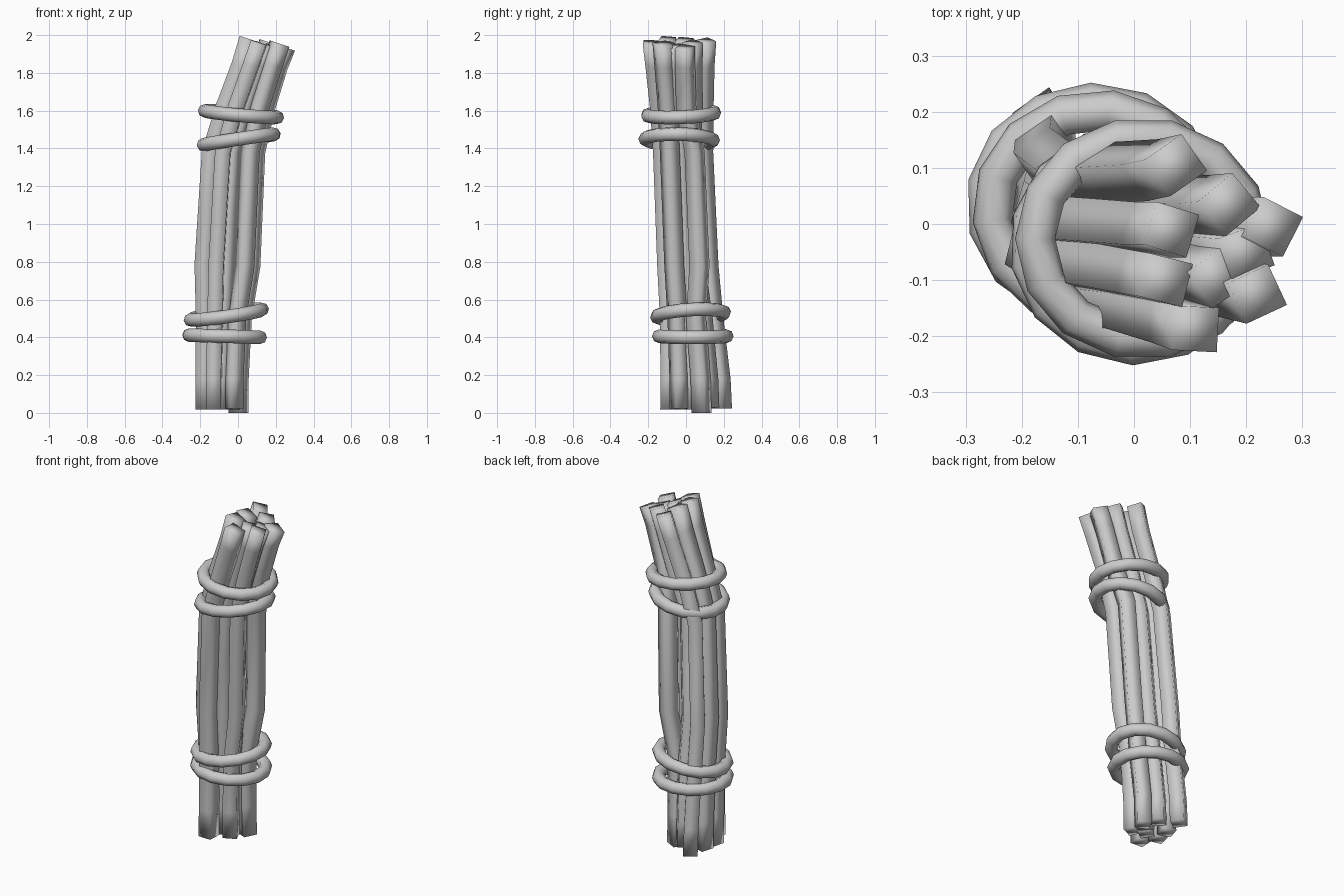
import bpy, bmesh, math
from mathutils import Vector, Euler

if "Cube" in bpy.data.objects:
    bpy.data.objects.remove(bpy.data.objects["Cube"])

# Bundle centre line: z, x, y, spread in x, spread in y
SPINE = [(0.018, -0.085, 0.043, 0.95, 0.97),
         (0.18, -0.085, 0.040, 0.95, 0.94),
         (0.50, -0.075, 0.020, 1.02, 0.82),
         (0.78, -0.058, 0.000, 1.27, 0.78),
         (1.38, -0.026, -0.025, 1.20, 0.76),
         (1.62, 0.040, -0.032, 1.10, 0.82),
         (1.84, 0.115, -0.042, 1.02, 0.92),
         (1.96, 0.155, -0.045, 1.00, 1.00)]

# Each stick: offset x, y at the top, turn (degrees), top and bottom shift, bulge x, y at the middle
STICKS = [(-0.08, 0.150, 35, 0.01, 0.005, 0, 0),
          (-0.088, 0.035, -17, 0.015, 0.0, 0, 0),
          (-0.098, -0.055, -14, 0.02, 0.0, 0, 0),
          (-0.045, -0.142, -3, 0.0, 0.0, 0, 0),
          (0.015, 0.080, 40, 0.0, 0.01, -0.02, -0.015),
          (0.093, 0.040, -27, -0.025, -0.018, 0.005, 0.04),
          (-0.005, -0.050, 35, -0.01, 0.0, 0, 0),
          (0.065, -0.080, 25, -0.005, 0.005, 0.01, 0),
          (0.045, -0.005, 20, -0.02, 0.0, -0.01, 0)]


def make_object(name, bm):
    bmesh.ops.recalc_face_normals(bm, faces=bm.faces)
    for f in bm.faces:
        f.smooth = True
    me = bpy.data.meshes.new(name)
    bm.to_mesh(me)
    bm.free()
    ob = bpy.data.objects.new(name, me)
    bpy.context.collection.objects.link(ob)
    return ob


def bridge(bm, a, b):
    n = len(a)
    for i in range(n):
        bm.faces.new((a[i], a[(i + 1) % n], b[(i + 1) % n], b[i]))


def stick(name, ox, oy, turn, top, bottom, bulge_x, bulge_y):
    bm = bmesh.new()
    rings = []
    last = len(SPINE) - 1
    for k, (z, cx, cy, sx, sy) in enumerate(SPINE):
        shift = bottom if k == 0 else top if k == last else 0
        slope = 0.33 if z > 1.5 else 0.12 if k > 2 else 0
        bulge = 1 if 0.7 < z < 1.5 else 0
        ring = []
        for i in range(4):
            a = math.radians(turn + 45 + 90 * i)
            dx, dy = 0.056 * math.cos(a), 0.056 * math.sin(a)
            ring.append(bm.verts.new((cx + ox * sx + bulge * bulge_x + dx,
                                      cy + oy * sy + bulge * bulge_y + dy,
                                      z + shift - slope * dx)))
        if rings:
            bridge(bm, rings[-1], ring)
        rings.append(ring)
    bm.faces.new(rings[0])
    bm.faces.new(rings[-1])
    return make_object(name, bm)


def rope(name, centre, tilt_x, tilt_y, turn):
    bm = bmesh.new()
    n, m, r = 14, 8, 0.036
    rot = Euler((tilt_x, tilt_y, 0)).to_matrix()
    rings = []
    for i in range(n):
        a = 2 * math.pi * i / n + turn
        ring = []
        for j in range(m):
            b = 2 * math.pi * j / m
            p = Vector(((0.193 + r * math.cos(b)) * math.cos(a),
                        (0.180 + r * math.cos(b)) * math.sin(a), r * math.sin(b)))
            ring.append(bm.verts.new(rot @ p + Vector(centre)))
        rings.append(ring)
    for i in range(n):
        bridge(bm, rings[i], rings[(i + 1) % n])
    return make_object(name, bm)


# Sticks
for i, s in enumerate(STICKS):
    stick(f"stick_{i + 1}", *s)

# Rope bindings, two near each end
rope("upper_rope_1", (0.016, -0.026, 1.582), 0.04, 0.09, 0.0)
rope("upper_rope_2", (0.004, -0.036, 1.447), -0.02, -0.15, 0.2)
rope("lower_rope_1", (-0.062, 0.024, 0.52), 0.06, -0.14, 0.1)
rope("lower_rope_2", (-0.071, 0.036, 0.406), 0.0, 0.03, 0.25)
